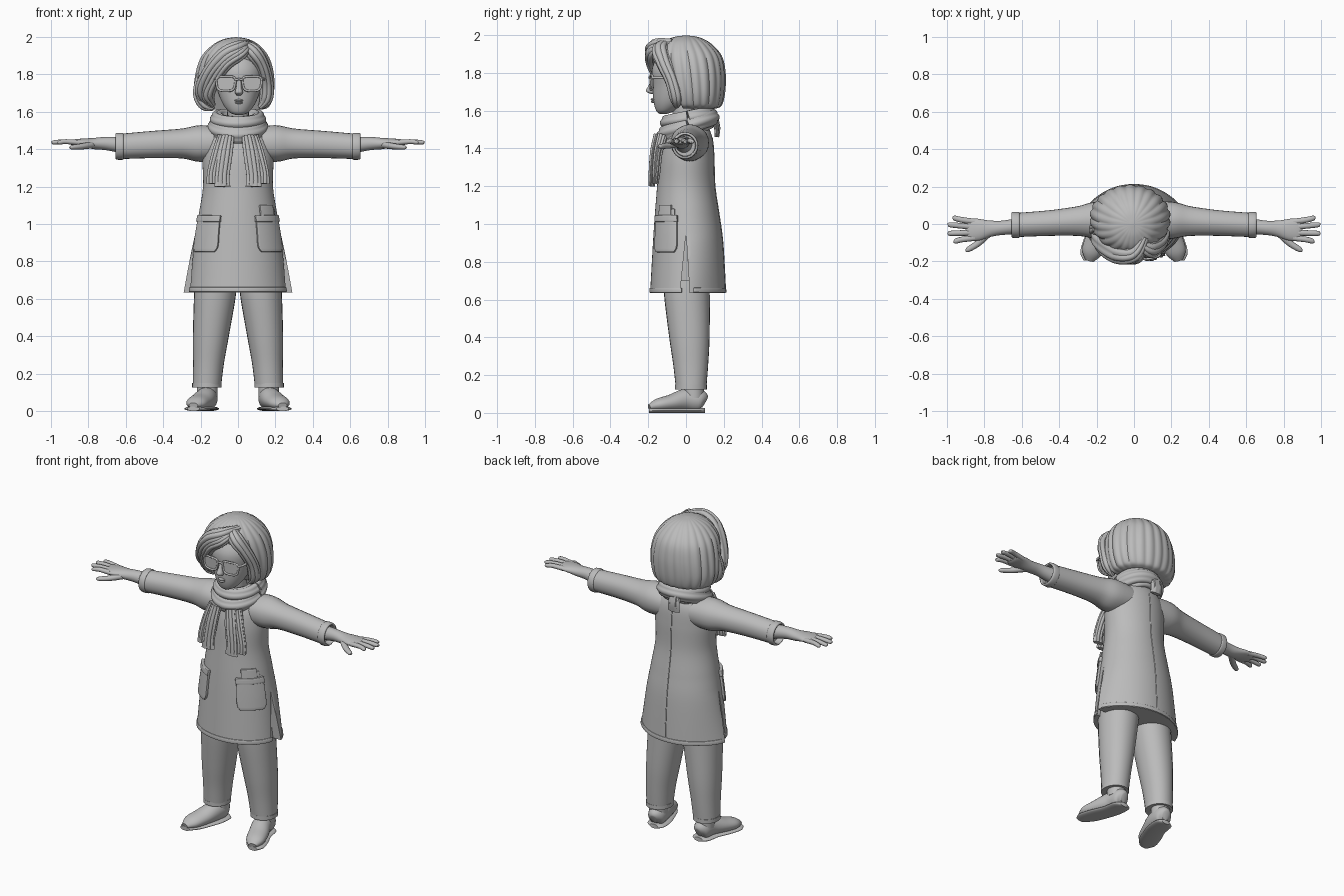
import bpy, bmesh
from math import sin, cos, pi, radians, copysign
from mathutils import Vector

if "Cube" in bpy.data.objects:
    bpy.data.objects.remove(bpy.data.objects["Cube"])

X, Y, Z = Vector((1, 0, 0)), Vector((0, 1, 0)), Vector((0, 0, 1))
made = []

clay = bpy.data.materials.new("clay_grey")
clay.use_nodes = True
clay.diffuse_color = (0.5, 0.5, 0.5, 1)
clay.node_tree.nodes["Principled BSDF"].inputs["Base Color"].default_value = (0.5, 0.5, 0.5, 1)


def add_mesh(name, verts, faces):
    bm = bmesh.new()
    points = [bm.verts.new(v) for v in verts]
    for face in faces:
        bm.faces.new([points[i] for i in face])
    bmesh.ops.recalc_face_normals(bm, faces=bm.faces)
    mesh = bpy.data.meshes.new(name)
    bm.to_mesh(mesh)
    bm.free()
    mesh.materials.append(clay)
    obj = bpy.data.objects.new(name, mesh)
    bpy.context.collection.objects.link(obj)
    made.append(obj)
    return obj


def smooth(rows, steps):
    """Catmull-Rom interpolation of (x, y, z, radius, radius) rows."""
    rows = [Vector(r) for r in rows]
    ends = [rows[0]] + rows + [rows[-1]]
    dense = []
    for a, b, c, d in zip(ends, ends[1:], ends[2:], ends[3:]):
        for i in range(steps):
            t = i / steps
            dense.append((b * 2 + (c - a) * t + (a * 2 - b * 5 + c * 4 - d) * t**2
                          + (b * 3 - a - c * 3 + d) * t**3) / 2)
    return dense + [rows[-1]]


def loft(name, rows, across=X, sides=24, steps=5, tangent=None, ripple=(0, 0), shape=None):
    """Skin elliptical rings along a path; the first radius lies along 'across'."""
    dense = smooth(rows, steps)
    centres = [Vector(r[:3]) for r in dense]
    verts, faces = [], []
    for i, row in enumerate(dense):
        t = tangent or (centres[min(i + 1, len(dense) - 1)] - centres[max(i - 1, 0)]).normalized()
        v = t.cross(across).normalized()
        u = v.cross(t)
        for k in range(sides):
            a = 2 * pi * k / sides
            grow = 1 + ripple[1] * (abs(sin(ripple[0] * a)) - 0.5)
            p = centres[i] + (u * row[3] * cos(a) + v * row[4] * sin(a)) * grow
            verts.append(shape(p) if shape else p)
    for i in range(len(dense) - 1):
        for k in range(sides):
            m = (k + 1) % sides
            faces.append([i * sides + k, i * sides + m, (i + 1) * sides + m, (i + 1) * sides + k])
    last = (len(dense) - 1) * sides
    faces += [list(range(sides)), list(range(last, last + sides))]
    return add_mesh(name, verts, faces)


def mirrored(rows, s):
    return [(r[0] * s, *r[1:]) for r in rows]


def wire(name, points, radius, cyclic=False):
    curve = bpy.data.curves.new(name, "CURVE")
    curve.dimensions = "3D"
    curve.bevel_depth = radius
    curve.use_fill_caps = True
    line = curve.splines.new("POLY")
    line.points.add(len(points) - 1)
    for point, co in zip(line.points, points):
        point.co = (*co, 1)
    line.use_cyclic_u = cyclic
    curve.materials.append(clay)
    bpy.context.collection.objects.link(bpy.data.objects.new(name, curve))


# Tunic with a flared back panel
TUNIC = [(0, .01, .635, .262, .2), (0, .01, .9, .235, .185), (0, .005, 1.05, .21, .17),
         (0, 0, 1.2, .187, .153), (0, .003, 1.35, .19, .145), (0, .01, 1.45, .18, .13),
         (0, .015, 1.51, .13, .105), (0, .015, 1.56, .07, .07)]


def flare(p):
    if p.y > 0 and p.z < .95:
        p.x *= 1 + .4 * (.95 - p.z) * max(0, 1 - p.y / .15)
    return p


tunic = loft("tunic", TUNIC, sides=72, steps=8, tangent=Z, shape=flare)

# Side slits cut out of the tunic
for s in (1, -1):
    prism = [(x * s, y, z) for x in (.14, .5) for y, z in ((-.035, .6), (.022, .6), (0, .95))]
    cutter = add_mesh("slit_cutter", prism, [(0, 1, 2), (3, 4, 5), (0, 1, 4, 3), (1, 2, 5, 4), (2, 0, 3, 5)])
    cutter.hide_render = True
    made.remove(cutter)
    cut = tunic.modifiers.new("slit", "BOOLEAN")
    cut.object, cut.operation, cut.solver = cutter, "DIFFERENCE", "EXACT"
    bpy.context.view_layer.objects.active = tunic
    bpy.ops.object.modifier_apply(modifier="slit")
    bpy.data.objects.remove(cutter)

TUNIC_RINGS = smooth(TUNIC, 8)


def on_tunic(degrees, z, out):
    for low, high in zip(TUNIC_RINGS, TUNIC_RINGS[1:]):
        if z <= high[2]:
            break
    r = low.lerp(high, (z - low[2]) / (high[2] - low[2]))
    a = radians(degrees)
    return flare(Vector(((r[3] + out) * cos(a), r[1] + (r[4] + out) * sin(a), z)))


def patch(name, start, end, bottom, top, thick, sink=0.003, columns=14, rows=10, corner=0.0):
    """A padded panel that follows the tunic surface."""
    verts = []
    for j in range(rows + 1):
        v = j / rows
        squeeze = 1 - corner * max(0, 1 - v * 5) ** 2
        for i in range(columns + 1):
            u = (i / columns - .5) * squeeze + .5
            verts.append(on_tunic(start + (end - start) * u, bottom + (top - bottom) * v, -sink))
    w = columns + 1
    faces = [(j * w + i, j * w + i + 1, j * w + w + i + 1, j * w + w + i)
             for j in range(rows) for i in range(columns)]
    obj = add_mesh(name, verts, faces)
    solid = obj.modifiers.new("thickness", "SOLIDIFY")
    solid.thickness, solid.offset = thick + sink, 1
    bevel = obj.modifiers.new("soft_edge", "BEVEL")
    bevel.width, bevel.segments = .003, 2


# Pockets, pocket bands, papers and hems
for start, end, side in ((-64, -17, "left"), (-163, -116, "right")):
    patch(side + "_pocket", start, end, .85, 1.04, .013, corner=.2)
    patch(side + "_pocket_band", start - 1, end + 1, 1.01, 1.045, .018, rows=3)
patch("pocket_paper", -56, -28, 1.0, 1.1, .012)
patch("pocket_card", -50, -22, 1.0, 1.08, .006)
patch("front_hem", -172, -9, .637, .662, .004, columns=40, rows=2)
patch("back_hem", 8, 172, .637, .662, .004, columns=40, rows=2)
wire("back_seam", [on_tunic(90, .66 + i * .04, 0) for i in range(21)], .003)

SLEEVE = [(.06, .02, 1.43, .1, .085), (.2, .02, 1.43, .1, .097), (.3, .015, 1.43, .08, .079),
          (.45, .005, 1.425, .069, .072), (.62, -.005, 1.415, .065, .067)]
CUFF = [(.612, -.005, 1.415, .066, .068), (.62, -.005, 1.415, .07, .072), (.65, -.005, 1.415, .068, .07),
        (.653, -.005, 1.415, .056, .058), (.62, -.005, 1.415, .054, .055)]
HAND = [(.6, -.01, 1.42, .045, .045), (.7, -.02, 1.43, .038, .036), (.77, -.025, 1.43, .044, .03),
        (.83, -.03, 1.435, .058, .022), (.88, -.03, 1.435, .058, .016), (.9, -.03, 1.435, .04, .008)]
FINGERS = [(.012, .97, .032), (-.016, .995, -.004), (-.046, .995, -.05), (-.074, .965, -.092)]
TROUSERS = [(.12, .005, .7, .11, .12), (.123, .005, .62, .113, .122), (.145, .018, .4, .097, .108),
            (.158, .025, .25, .083, .093), (.166, .027, .125, .076, .081)]
SHOE = [(.157, .1, .055, .022, .03), (.16, .075, .065, .05, .058), (.17, 0, .068, .056, .06),
        (.2, -.08, .052, .06, .045), (.225, -.15, .041, .054, .034), (.238, -.195, .03, .024, .015)]

for s, side in ((1, "left_"), (-1, "right_")):
    # Arms and hands
    loft(side + "sleeve", mirrored(SLEEVE, s), Y, ripple=(3, .02))
    loft(side + "cuff", mirrored(CUFF, s), Y, tangent=X * s)
    loft(side + "hand", mirrored(HAND, s), Y)
    for base, tip_x, tip_y in FINGERS:
        rows = [(.85, base, 1.435, .016, .014), (.92, base * .5 + tip_y * .5, 1.44, .015, .013),
                (tip_x - .01, tip_y, 1.436, .013, .011), (tip_x, tip_y, 1.435, .004, .004)]
        loft(side + "finger", mirrored(rows, s), Y, sides=12)
    thumb = [(.77, -.04, 1.425, .022, .02), (.83, -.1, 1.415, .018, .016),
             (.885, -.136, 1.41, .014, .012), (.9, -.145, 1.41, .004, .004)]
    loft(side + "thumb", mirrored(thumb, s), Y, sides=12)

    # Legs and shoes
    loft(side + "trouser_leg", mirrored(TROUSERS, s), ripple=(2, .02), tangent=-Z)
    loft(side + "trouser_hem", mirrored([(.166, .027, z, .079, .084) for z in (.15, .125)], s), tangent=-Z)
    loft(side + "ankle", mirrored([(.165, .04, z, .055, .055) for z in (.16, .08)], s))
    loft(side + "shoe", mirrored(SHOE, s))
    sole = [(x, y, .013, a + .008, .013) for x, y, z, a, b in SHOE]
    loft(side + "sole", mirrored(sole, s), tangent=-Y)

    # Hanging scarf ends, two layers a side
    for inner, outer, low, half, name in ((.05, .083, 1.2, .036, "front"), (.085, .135, 1.215, .028, "rear")):
        y = -.155 if name == "front" else -.135
        tail = [(inner, y + .01, 1.47, half * .8, .025), ((inner + outer) / 2, y - .012, 1.38, half, .022),
                (outer, y - .022, low + .06, half, .02), (outer, y - .027, low, half * 1.1, .016)]
        loft(side + name + "_scarf_end", mirrored(tail, s), ripple=(4, .25), sides=40)

# Neck and scarf loops
loft("neck", [(0, .01, 1.48, .065, .065), (0, -.01, 1.57, .058, .06), (0, -.02, 1.68, .06, .06)])


def scarf_loop(name, wide, deep, height, tilt, tall, thick):
    ring = [2 * pi * i / 16 for i in range(17)]
    rows = [(wide * cos(a), .012 + deep * sin(a), height + tilt * sin(a), tall, thick) for a in ring]
    loft(name, rows, Z, ripple=(3, .16), sides=36, steps=4)


scarf_loop("upper_scarf_loop", .112, .112, 1.56, .025, .04, .036)
scarf_loop("lower_scarf_loop", .122, .125, 1.52, .045, .042, .038)
scarf_loop("inner_scarf_loop", .095, .11, 1.5, .05, .045, .035)
loft("scarf_back_end", [(-.03, .15, 1.56, .035, .02), (-.03, .165, 1.51, .035, .016),
                        (-.03, .163, 1.46, .038, .012)], ripple=(4, .2))

# Head and face
FACE = .005
loft("head", [(FACE, -.12, 1.583, .02, .02), (FACE, -.108, 1.6, .054, .05), (FACE, -.08, 1.65, .09, .092),
              (FACE, -.05, 1.73, .118, .126), (FACE, -.04, 1.83, .13, .138),
              (FACE, -.02, 1.93, .09, .1)], sides=40, tangent=Z)
loft("nose", [(FACE, -.168, 1.78, .012, .01), (FACE, -.18, 1.735, .014, .017),
              (FACE, -.188, 1.703, .021, .024), (FACE, -.175, 1.688, .012, .01)], tangent=-Z)
for name, z, wide, out in (("upper_lip", 1.66, .03, .014), ("lower_lip", 1.648, .025, .013)):
    loft(name, [(FACE + k * wide, -.172 + .016 * k * k, z, .008 - .006 * abs(k), out * (1.1 - abs(k)))
                for k in (-1, -.5, 0, .5, 1)], Z, sides=12)

# Glasses
for s, side in ((1, "left_"), (-1, "right_")):
    outline = []
    for i in range(32):
        a = 2 * pi * i / 32
        cx, cz = (copysign(abs(k) ** .55, k) for k in (cos(a), sin(a)))
        outline.append(Vector((FACE + s * (.07 + cx * (.05 + .006 * cz)), -.187 + .012 * max(0, cx), 1.75 + .039 * cz)))
    wire(side + "glasses_rim", outline, .006, True)
    add_mesh(side + "lens", outline, [list(range(32))])
    wire(side + "glasses_arm", [(FACE + s * .122, -.178, 1.775), (FACE + s * .135, -.16, 1.775),
                                (FACE + s * .14, -.02, 1.77)], .007)
wire("glasses_bridge", [(FACE - .02, -.19, 1.77), (FACE, -.194, 1.775), (FACE + .02, -.19, 1.77)], .006)


# Bobbed hair, trimmed back from the face
def trim(p):
    p.y = max(p.y, -.02 - (p.z - 1.62) * .48)
    return p


loft("bob", [(-.02, .045, 1.612, .15, .115), (-.022, .04, 1.63, .188, .148), (-.022, .035, 1.7, .211, .169),
             (-.018, .025, 1.8, .207, .181), (-.016, .012, 1.89, .18, .174), (-.012, 0, 1.955, .125, .13),
             (-.01, 0, 1.988, .065, .07), (-.01, 0, 1.998, .008, .008)],
     sides=144, steps=6, tangent=Z, ripple=(11, .045), shape=trim)

# Swept fringe and side locks
LOCKS = [
    ("upper_fringe", [(.06, -.07, 1.96, .02, .02), (.01, -.155, 1.94, .04, .04), (-.07, -.165, 1.9, .05, .045),
                      (-.15, -.12, 1.81, .055, .04), (-.19, -.07, 1.71, .045, .04), (-.165, -.05, 1.635, .012, .012)]),
    ("lower_fringe", [(.055, -.13, 1.945, .015, .015), (.015, -.175, 1.91, .035, .032), (-.06, -.17, 1.86, .042, .035),
                      (-.12, -.135, 1.78, .04, .032), (-.16, -.085, 1.69, .04, .035), (-.13, -.06, 1.63, .012, .012)]),
    ("left_fringe", [(.03, -.1, 1.96, .02, .02), (.08, -.135, 1.92, .045, .04), (.128, -.115, 1.85, .04, .035),
                     (.153, -.075, 1.76, .036, .035), (.15, -.05, 1.67, .036, .035), (.115, -.05, 1.62, .012, .012)]),
    ("right_curl", [(-.19, -.02, 1.8, .03, .03), (-.2, -.03, 1.7, .04, .04),
                    (-.175, -.04, 1.64, .035, .035), (-.13, -.05, 1.615, .01, .01)]),
]
for name, rows in LOCKS:
    loft(name, rows, Y, sides=40, ripple=(4, .14), steps=6)

# Smooth shading with crisp creases
bpy.ops.object.select_all(action="DESELECT")
for obj in made:
    obj.select_set(True)
bpy.context.view_layer.objects.active = tunic
bpy.ops.object.shade_smooth_by_angle(angle=radians(40))
